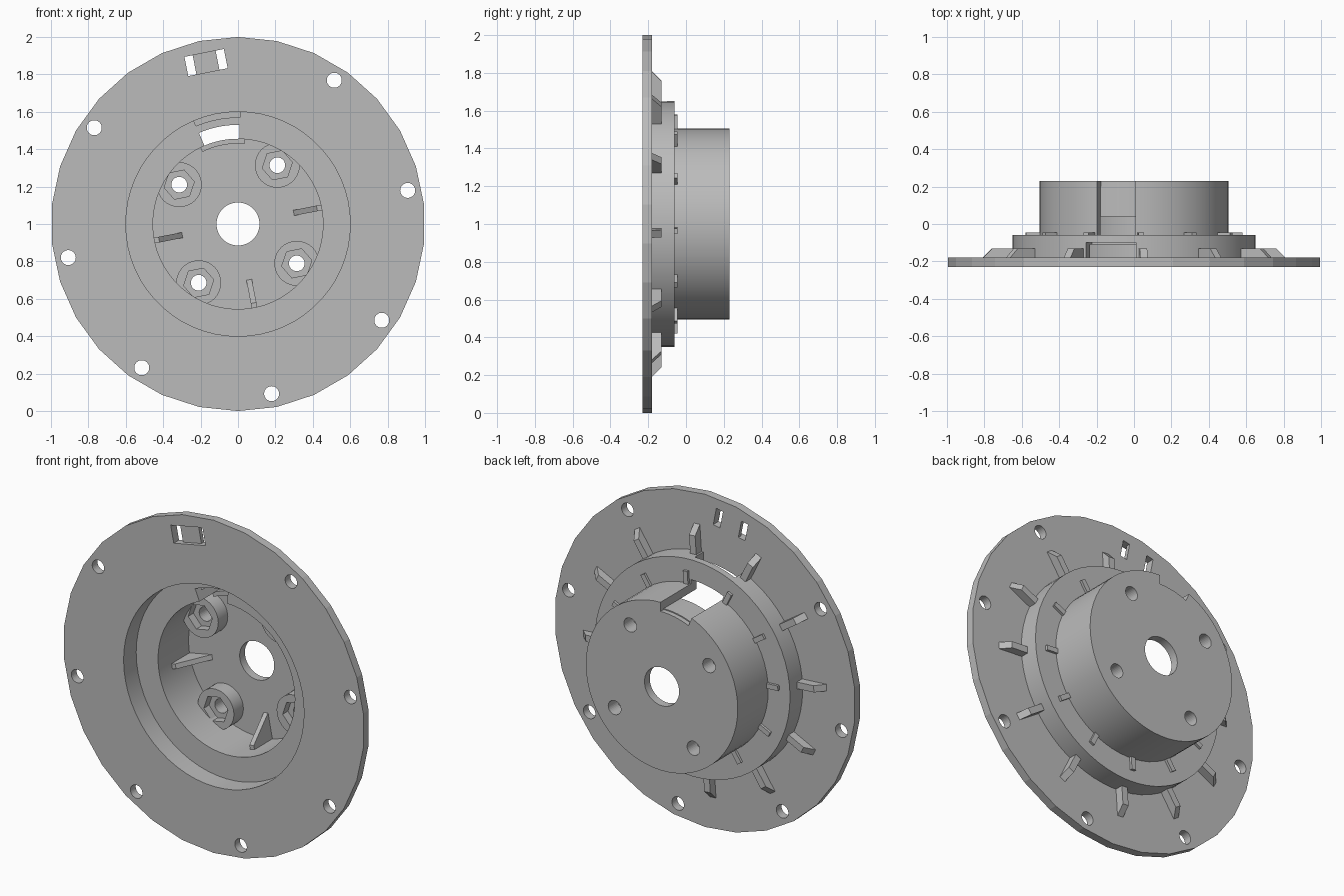
import bpy, bmesh
from math import sin, cos, pi, radians

if "Cube" in bpy.data.objects:
    bpy.data.objects.remove(bpy.data.objects["Cube"])

GREY = (0.5, 0.5, 0.5, 1)
grey = bpy.data.materials.new("plain grey")
grey.use_nodes = True
grey.diffuse_color = GREY
grey.node_tree.nodes["Principled BSDF"].inputs["Base Color"].default_value = GREY

TILT = 11.2          # turn of the whole bolt pattern
TOP = TILT + 90      # direction of the slot and the window
SEGMENTS = 60


def place(radius, angle, side=0.0):
    """Front-plane point at a radius and angle, shifted sideways."""
    a = radians(angle)
    return (radius * cos(a) - side * sin(a), radius * sin(a) + side * cos(a))


def loft(bm, rings, closed=False):
    """Skin a list of equal point rings; cap the ends unless it is closed."""
    loops = [[bm.verts.new(p) for p in ring] for ring in rings]
    pairs = list(zip(loops, loops[1:]))
    if closed:
        pairs.append((loops[-1], loops[0]))
    else:
        bm.faces.new(loops[0])
        bm.faces.new(loops[-1])
    n = len(loops[0])
    for a, b in pairs:
        for i in range(n):
            j = (i + 1) % n
            bm.faces.new((a[i], a[j], b[j], b[i]))


def prism(bm, outline, y0, y1):
    loft(bm, [[(x, y, z + 1) for x, z in outline] for y in (y0, y1)])


def disc(bm, centre, radius, y0, y1, sides=32, turn=0):
    pts = [place(radius, turn + 360 * i / sides) for i in range(sides)]
    prism(bm, [(centre[0] + x, centre[1] + z) for x, z in pts], y0, y1)


def sector(bm, r0, r1, a0, a1, y0, y1, steps=8):
    angles = [a0 + (a1 - a0) * i / steps for i in range(steps + 1)]
    outline = [place(r1, a) for a in angles] + [place(r0, a) for a in reversed(angles)]
    prism(bm, outline, y0, y1)


def box(bm, radius, angle, depth, offset, width, y0, y1):
    """Block lying along the tangent at a radius and angle."""
    outline = [place(radius + r * depth / 2, angle, offset + s * width / 2)
               for r, s in ((-1, -1), (1, -1), (1, 1), (-1, 1))]
    prism(bm, outline, y0, y1)


def rib(bm, profile, angle, width):
    """Radial fin from a (radius, y) profile."""
    rings = []
    for side in (-width / 2, width / 2):
        pts = [(place(r, angle, side), y) for r, y in profile]
        rings.append([(x, y, z + 1) for (x, z), y in pts])
    loft(bm, rings)


def finish(name, bm):
    bmesh.ops.recalc_face_normals(bm, faces=bm.faces)
    mesh = bpy.data.meshes.new(name)
    bm.to_mesh(mesh)
    bm.free()
    obj = bpy.data.objects.new(name, mesh)
    mesh.materials.append(grey)
    bpy.context.collection.objects.link(obj)
    return obj


def select(obj):
    bpy.ops.object.select_all(action='DESELECT')
    obj.select_set(True)
    bpy.context.view_layer.objects.active = obj


def cut(obj, bm):
    cutter = finish("cutter", bm)
    cutter.hide_render = True
    mod = obj.modifiers.new("cut", 'BOOLEAN')
    mod.operation = 'DIFFERENCE'
    mod.solver = 'EXACT'
    mod.object = cutter
    select(obj)
    bpy.ops.object.modifier_apply(modifier=mod.name)
    bpy.data.objects.remove(cutter)


def smooth(obj):
    select(obj)
    bpy.ops.object.shade_smooth_by_angle(angle=radians(10))


# Stepped housing: flange, shallow step, deep drum with a pierced floor
section = [(0.115, 0.23), (0.505, 0.23), (0.505, -0.06), (0.65, -0.06),
           (0.65, -0.18), (1, -0.18), (1, -0.23), (0.6, -0.23),
           (0.6, -0.11), (0.455, -0.11), (0.455, 0.18), (0.115, 0.18)]
rings = []
for i in range(SEGMENTS):
    # the flange rim has half as many sides as the drum
    rim = 1 if i % 2 else cos(2 * pi / SEGMENTS)
    ring = []
    for r, y in section:
        x, z = place(r * rim if r == 1 else r, 360 * i / SEGMENTS)
        ring.append((x, y, z + 1))
    rings.append(ring)
bm = bmesh.new()
loft(bm, rings, closed=True)
housing = finish("housing", bm)

# Flange bolt holes, floor screw holes, latch slots
bm = bmesh.new()
for k in range(8):
    if k != 2:
        disc(bm, place(0.925, TILT + 45 * k), 0.04, -0.3, -0.1)
screws = [place(0.378, TILT + 45 + 90 * k) for k in range(4)]
for c in screws:
    disc(bm, c, 0.042, 0.1, 0.3)
for s in (-1, 1):
    box(bm, 0.88, TOP, 0.105, s * 0.085, 0.045, -0.3, -0.1)
cut(housing, bm)

# Shallow recess joining the latch slots
bm = bmesh.new()
box(bm, 0.88, TOP, 0.105, 0, 0.2145, -0.3, -0.205)
cut(housing, bm)

# Cable window through drum wall and ledge, and through the step wall
bm = bmesh.new()
sector(bm, 0.45, 0.53, TOP - 12.2, TOP + 12, -0.15, 0.3)
sector(bm, 0.57, 0.7, TOP - 12.2, TOP + 12, -0.18, -0.1)
cut(housing, bm)
smooth(housing)

# Inner shelf closing the rear of the window
bm = bmesh.new()
sector(bm, 0.43, 0.456, TOP - 16, TOP + 15, 0.04, 0.2)
smooth(finish("window_shelf", bm))

# Nut bosses with hexagonal pockets
bm = bmesh.new()
for c in screws:
    disc(bm, c, 0.12, 0.09, 0.181, 40)
bosses = finish("nut_bosses", bm)
bm = bmesh.new()
for c in screws:
    disc(bm, c, 0.082, 0.0, 0.14, 6, TILT)
cut(bosses, bm)
bm = bmesh.new()
for c in screws:
    disc(bm, c, 0.042, 0.0, 0.3)
cut(bosses, bm)
smooth(bosses)

# Gussets inside the drum
bm = bmesh.new()
for k in (0, 2, 3):
    rib(bm, [(0.3, 0.185), (0.46, 0.185), (0.46, 0.01), (0.43, 0.01)], TILT + 90 * k, 0.03)
finish("drum_gussets", bm)

# Rear fins on the flange and small stubs on the ledge
bm = bmesh.new()
stubs = bmesh.new()
for k in range(12):
    angle = TILT + 15 + 30 * k
    rib(bm, [(0.64, -0.185), (0.815, -0.185), (0.76, -0.13), (0.64, -0.13)], angle, 0.04)
    rib(stubs, [(0.5, -0.065), (0.58, -0.065), (0.58, -0.045), (0.5, -0.045)], angle, 0.03)
finish("flange_fins", bm)
finish("ledge_stubs", stubs)
